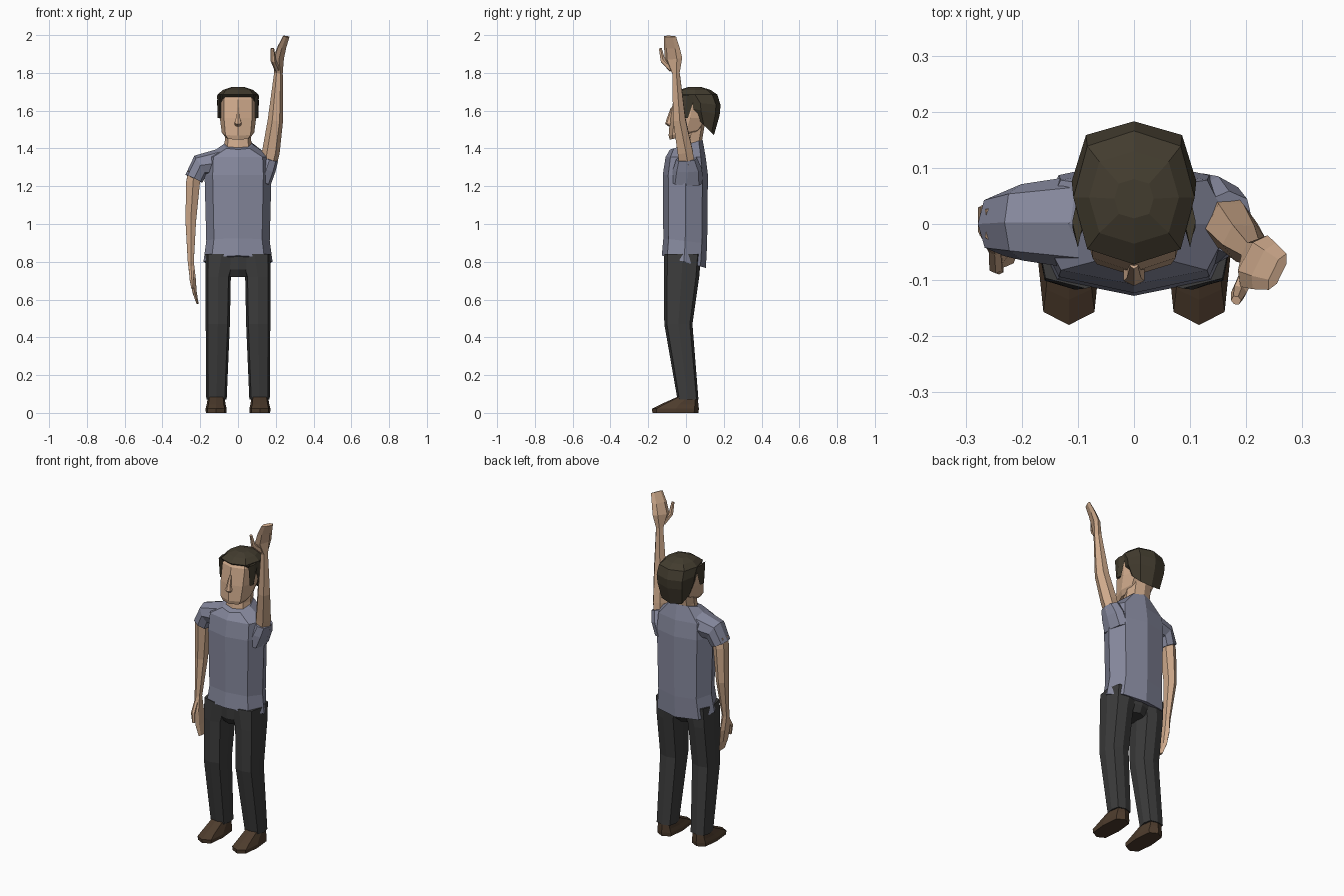
import bpy, bmesh, math
from mathutils import Vector


def material(name, rgb):
    m = bpy.data.materials.new(name)
    m.diffuse_color = (*rgb, 1)
    return m


SKIN = material("skin", (0.62, 0.40, 0.26))
SHIRT = material("shirt_fabric", (0.24, 0.25, 0.34))
PANTS = material("trouser_fabric", (0.045, 0.045, 0.045))
HAIR = material("hair_brown", (0.055, 0.045, 0.028))
LEATHER = material("leather", (0.075, 0.045, 0.026))


def skin_rings(name, rings, mat):
    """Join successive rings of points into a closed flat-shaded body."""
    bm = bmesh.new()
    vs = [[bm.verts.new(p) for p in ring] for ring in rings]
    n = len(vs[0])
    for a, b in zip(vs, vs[1:]):
        for i in range(n):
            j = (i + 1) % n
            bm.faces.new((a[i], a[j], b[j], b[i]))
    bm.faces.new(vs[0][::-1])
    bm.faces.new(vs[-1])
    bmesh.ops.recalc_face_normals(bm, faces=bm.faces)
    me = bpy.data.meshes.new(name)
    bm.to_mesh(me)
    bm.free()
    me.materials.append(mat)
    ob = bpy.data.objects.new(name, me)
    bpy.context.collection.objects.link(ob)
    return ob


def unit_ring(n, p):
    """Unit circle squared off by power p, first point at the front."""
    pts = []
    for i in range(n):
        a = 2 * math.pi * i / n - math.pi / 2
        c, s = round(math.cos(a), 6), round(math.sin(a), 6)
        pts.append((math.copysign(abs(c) ** p, c), math.copysign(abs(s) ** p, s)))
    return pts


def stack(name, rows, mat, n=8, p=0.8):
    """Upright loft; row = z, centre x, half width, y front, y back, tilt."""
    rings = []
    for z, cx, rx, y0, y1, tilt in rows:
        cy, ry = (y0 + y1) / 2, (y1 - y0) / 2
        rings.append([(cx + u * rx, cy + v * ry, z + tilt * v * ry)
                      for u, v in unit_ring(n, p)])
    return skin_rings(name, rings, mat)


def tube(name, rows, hint, mat, n=6, p=0.85):
    """Limb along a path; row = position, half width along hint, half depth."""
    pos = [Vector(r[0]) for r in rows]
    rings = []
    for i, (_, w, d) in enumerate(rows):
        t = (pos[min(i + 1, len(pos) - 1)] - pos[max(i - 1, 0)]).normalized()
        h = Vector(hint)
        h = (h - t * h.dot(t)).normalized()
        k = t.cross(h)
        rings.append([pos[i] + h * (v * w) + k * (u * d) for u, v in unit_ring(n, p)])
    return skin_rings(name, rings, mat)


# Legs and shoes
for side, s in (("left", 1), ("right", -1)):
    stack(side + "_trouser_leg", [
        (0.07, s * .114, .054, -.045, .066, 0),
        (0.47, s * .107, .064, -.115, .034, 0),
        (0.72, s * .105, .067, -.117, .070, 0),
        (0.84, s * .087, .087, -.115, .080, 0)], PANTS, p=.6)
    stack(side + "_shoe", [
        (0.0, s * .116, .054, -.178, .066, 0),
        (0.022, s * .116, .056, -.18, .068, 0),
        (0.045, s * .116, .050, -.135, .066, 0),
        (0.085, s * .115, .044, -.045, .060, 0)], LEATHER, p=.6)

# Trouser seat between the legs
stack("trouser_seat", [
    (0.72, 0, .05, -.09, .05, 0),
    (0.76, 0, .12, -.11, .07, 0),
    (0.85, 0, .168, -.112, .085, 0)], PANTS)

# Shirt body with the hem dropping at the back
stack("shirt_body", [
    (0.80, 0, .183, -.128, .105, -.28),
    (0.91, 0, .168, -.120, .112, -.12),
    (1.26, 0, .177, -.123, .116, 0),
    (1.355, 0, .172, -.108, .104, 0),
    (1.42, 0, .08, -.085, .088, .3)], SHIRT)

# Sleeves: one hanging, one raised
tube("lowered_sleeve", [
    ((-.09, .003, 1.325), .085, .075),
    ((-.20, .003, 1.31), .068, .06),
    ((-.233, 0, 1.24), .057, .05)], (0, 1, 0), SHIRT, n=8)
tube("raised_sleeve", [
    ((.125, .005, 1.22), .085, .05),
    ((.15, .008, 1.29), .077, .05),
    ((.168, .003, 1.345), .056, .046)], (0, 1, 0), SHIRT, n=8)

# Lowered arm, hand and thumb
tube("lowered_arm", [
    ((-.232, 0, 1.28), .045, .036),
    ((-.238, .004, 1.22), .046, .041),
    ((-.25, .008, 1.02), .038, .032),
    ((-.25, -.022, .80), .024, .018),
    ((-.240, -.032, .715), .046, .018),
    ((-.230, -.035, .64), .042, .013),
    ((-.214, -.040, .578), .03, .006)], (0, 1, 0), SKIN)
tube("lowered_thumb", [
    ((-.248, -.04, .77), .018, .012),
    ((-.246, -.076, .715), .013, .013),
    ((-.240, -.082, .66), .008, .008)], (0, 1, 0), SKIN)

# Raised arm, hand and thumb
tube("raised_arm", [
    ((.162, .005, 1.31), .048, .038),
    ((.174, -.004, 1.38), .045, .045),
    ((.198, -.035, 1.55), .036, .040),
    ((.214, -.053, 1.80), .022, .022),
    ((.214, -.066, 1.875), .052, .020),
    ((.232, -.075, 1.935), .046, .015),
    ((.256, -.085, 1.993), .036, .010)], (.45, .89, 0), SKIN)
tube("raised_thumb", [
    ((.208, -.075, 1.82), .018, .014),
    ((.187, -.122, 1.865), .014, .014),
    ((.182, -.136, 1.93), .008, .009)], (.45, .89, 0), SKIN)

# Neck, head and nose
stack("neck", [
    (1.37, 0, .08, -.06, .085, .2),
    (1.44, 0, .07, -.045, .085, 0),
    (1.53, 0, .07, -.03, .10, 0)], SKIN)
stack("head", [
    (1.46, 0, .068, -.086, .045, .2),
    (1.485, 0, .086, -.092, .085, .2),
    (1.56, 0, .096, -.085, .13, 0),
    (1.66, 0, .097, -.066, .14, 0),
    (1.695, 0, .075, -.04, .12, 0)], SKIN, p=.75)
tube("nose", [
    ((0, -.070, 1.615), .010, .008),
    ((0, -.086, 1.55), .018, .014),
    ((0, -.090, 1.535), .021, .021),
    ((0, -.080, 1.528), .016, .018)], (0, 1, 0), SKIN)

# Hair cap with short fringe and side pieces
stack("hair", [
    (1.525, 0, .088, .04, .148, -1.0),
    (1.60, 0, .107, -.02, .178, -.25),
    (1.64, 0, .111, -.03, .183, -.1),
    (1.685, 0, .108, -.072, .166, 0),
    (1.71, 0, .080, -.035, .130, 0),
    (1.725, 0, .035, .01, .080, 0)], HAIR, p=.75)
for side, s in (("left", 1), ("right", -1)):
    stack(side + "_sideburn", [
        (1.56, s * .10, .009, -.03, .01, 0),
        (1.68, s * .10, .010, -.042, .05, 0)], HAIR, n=4, p=1)
